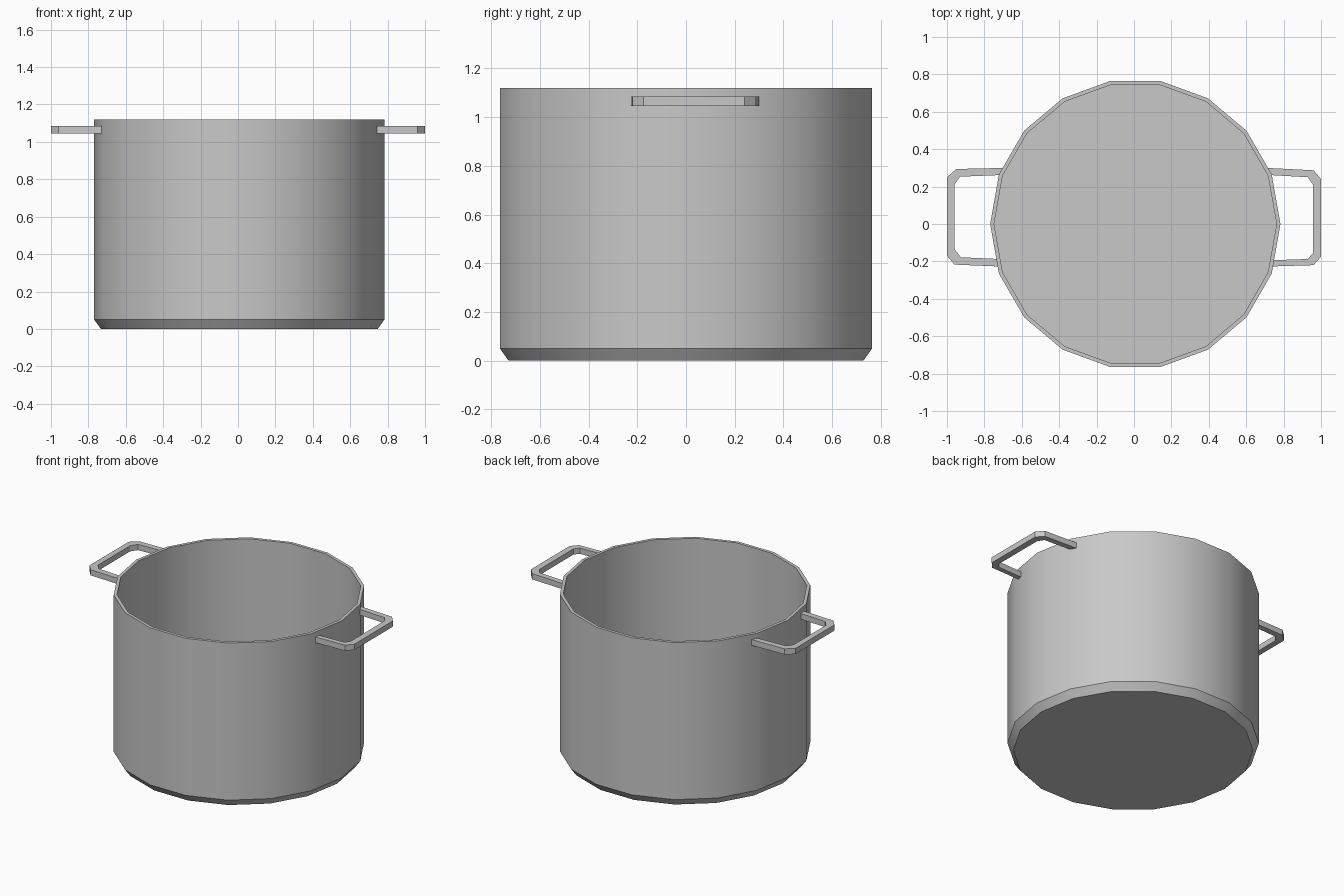
import bpy, bmesh, math

SIDES = 18
CX = 0.007  # the body sits slightly off the handle centre

cube = bpy.data.objects.get("Cube")
if cube:
    bpy.data.objects.remove(cube, do_unlink=True)

metal = bpy.data.materials.new("brushed grey metal")
metal.use_nodes = True
GREY = (0.58, 0.58, 0.58, 1)
metal.diffuse_color = GREY
metal.node_tree.nodes["Principled BSDF"].inputs["Base Color"].default_value = GREY


def finish(bm, name, smooth_angle=None):
    bmesh.ops.recalc_face_normals(bm, faces=bm.faces)
    mesh = bpy.data.meshes.new(name)
    bm.to_mesh(mesh)
    bm.free()
    mesh.materials.append(metal)
    obj = bpy.data.objects.new(name, mesh)
    bpy.context.collection.objects.link(obj)
    if smooth_angle:
        bpy.ops.object.select_all(action='DESELECT')
        obj.select_set(True)
        bpy.context.view_layer.objects.active = obj
        bpy.ops.object.shade_smooth_by_angle(angle=math.radians(smooth_angle))
    return obj


def ring(bm, radius, z):
    step = math.tau / SIDES
    return [bm.verts.new((CX + radius * math.cos(i * step), radius * math.sin(i * step), z))
            for i in range(SIDES)]


# Pot body: chamfered base, outer wall, rim, inner wall and inner floor
bm = bmesh.new()
profile = [(0.74, 0), (0.776, 0.05), (0.776, 1.12), (0.755, 1.12), (0.755, 0.05)]
rings = [ring(bm, r, z) for r, z in profile]
for low, high in zip(rings, rings[1:]):
    for i in range(SIDES):
        j = (i + 1) % SIDES
        bm.faces.new((low[i], low[j], high[j], high[i]))
bm.faces.new(rings[0])
bm.faces.new(rings[-1])
finish(bm, "pot_body", 30)


# Handles: flat bars with clipped corners, ending inside the wall
def handle(name, outer, inner, side):
    bm = bmesh.new()
    loops = [[bm.verts.new((side * x, y, z)) for x, y in pts]
             for z in (1.046, 1.085) for pts in (outer, inner)]
    corners = [loops[0], loops[1], loops[3], loops[2]]
    for a, b in zip(corners, corners[1:] + corners[:1]):
        for i in range(len(outer) - 1):
            bm.faces.new((a[i], a[i + 1], b[i + 1], b[i]))
    for end in (0, -1):
        bm.faces.new([loop[end] for loop in corners])
    finish(bm, name)


handle("left_handle",
       [(0.705, 0.30), (0.96, 0.287), (1.0, 0.24), (1.0, -0.175), (0.96, -0.22), (0.735, -0.227)],
       [(0.722, 0.262), (0.93, 0.25), (0.957, 0.21), (0.957, -0.155), (0.93, -0.187), (0.738, -0.194)], 1)
handle("right_handle",
       [(0.69, 0.30), (0.95, 0.294), (1.0, 0.25), (1.0, -0.17), (0.96, -0.217), (0.722, -0.227)],
       [(0.71, 0.262), (0.93, 0.253), (0.96, 0.21), (0.96, -0.135), (0.925, -0.178), (0.725, -0.187)], -1)
